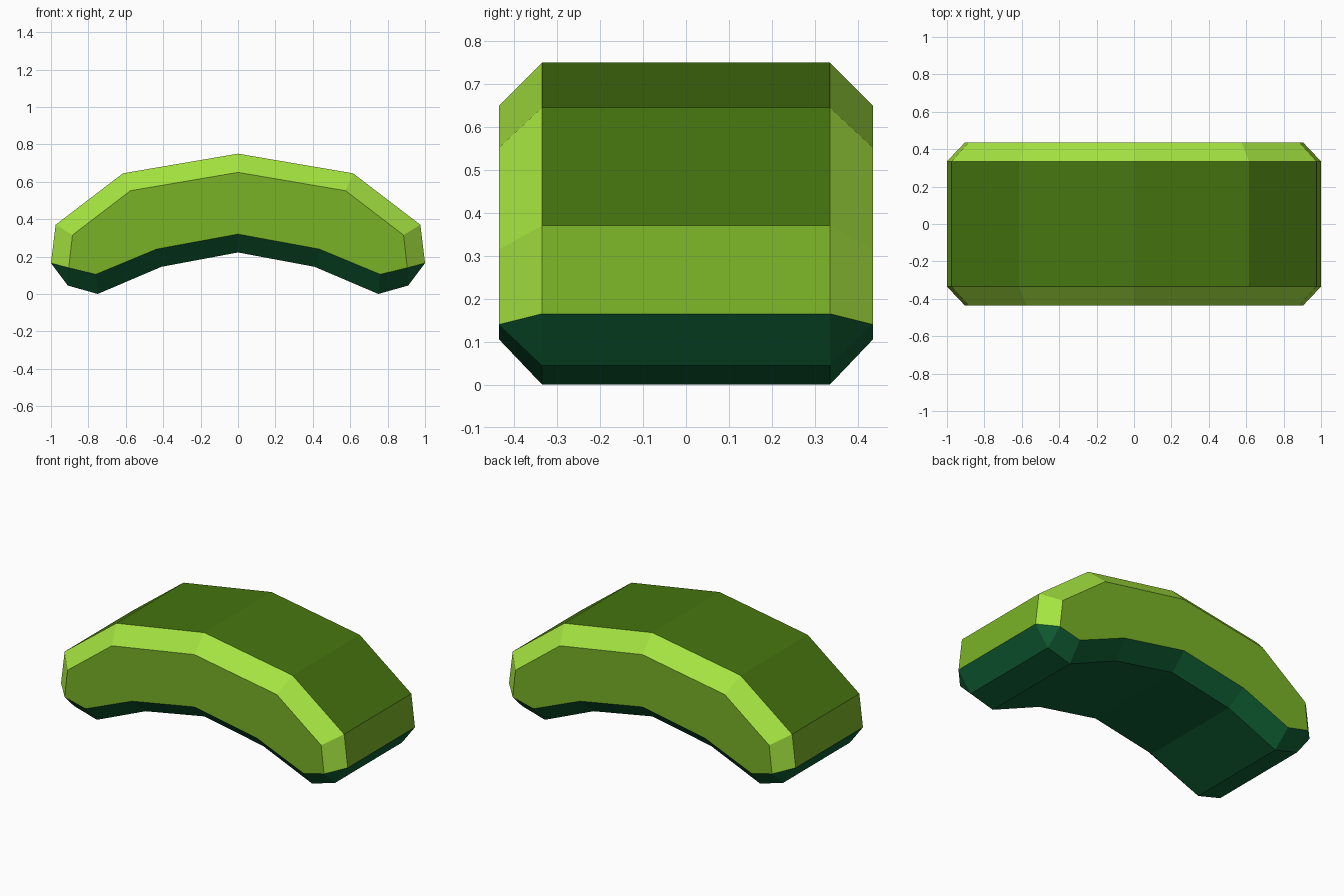
import bpy, bmesh

if "Cube" in bpy.data.objects:
    bpy.data.objects.remove(bpy.data.objects["Cube"])

def material(name, rgb):
    m = bpy.data.materials.new(name)
    m.diffuse_color = (*rgb, 1)
    m.use_nodes = True
    m.node_tree.nodes["Principled BSDF"].inputs["Base Color"].default_value = m.diffuse_color
    return m

MATS = [material("dark green top", (0.061, 0.178, 0.005)),
        material("mid green side", (0.19, 0.446, 0.02)),
        material("light green bevel", (0.38, 0.78, 0.052)),
        material("deep green underside", (0.005, 0.115, 0.035))]
TOP, SIDE, BEVEL, UNDER = range(4)

# Right half of the arch profile (x, z): full outline, and the inset outline of the flat cheeks
OUTER = [(0, .75), (.615, .645), (.975, .37), (1, .165), (.91, .045), (.75, 0), (.41, .145), (0, .222)]
INNER = [(0, .65), (.575, .552), (.885, .315), (.905, .14), (.905, .14), (.76, .105), (.435, .24), (0, .32)]
BAND = [TOP, TOP, SIDE, UNDER, UNDER, UNDER, UNDER]          # colour across the width, per segment
EDGE = [BEVEL, BEVEL, BEVEL, UNDER, UNDER, UNDER, UNDER]     # colour of the bevel, per segment

def full(half):
    return half + [(-x, z) for x, z in half[-2:0:-1]]

bm = bmesh.new()
rings = [[bm.verts.new((x, y, z)) for x, z in full(half)]
         for half, y in ((INNER, -.435), (OUTER, -.335), (OUTER, .335), (INNER, .435))]
n = len(rings[0])

# Bevels and band between neighbouring rings
for r, colours in enumerate((EDGE, BAND, EDGE)):
    loop = colours + colours[::-1]
    a, b = rings[r], rings[r + 1]
    for i in range(n):
        j = (i + 1) % n
        bm.faces.new((a[i], a[j], b[j], b[i])).material_index = loop[i]

# Flat cheeks front and back
for ring in (rings[0], rings[3]):
    bm.faces.new(ring).material_index = SIDE

# Weld doubled corner points so the lower end corners become triangles
bmesh.ops.remove_doubles(bm, verts=bm.verts[:], dist=1e-4)
bmesh.ops.recalc_face_normals(bm, faces=bm.faces[:])

mesh = bpy.data.meshes.new("arched_body")
bm.to_mesh(mesh)
bm.free()
for m in MATS:
    mesh.materials.append(m)
bpy.context.collection.objects.link(bpy.data.objects.new("arched_body", mesh))
